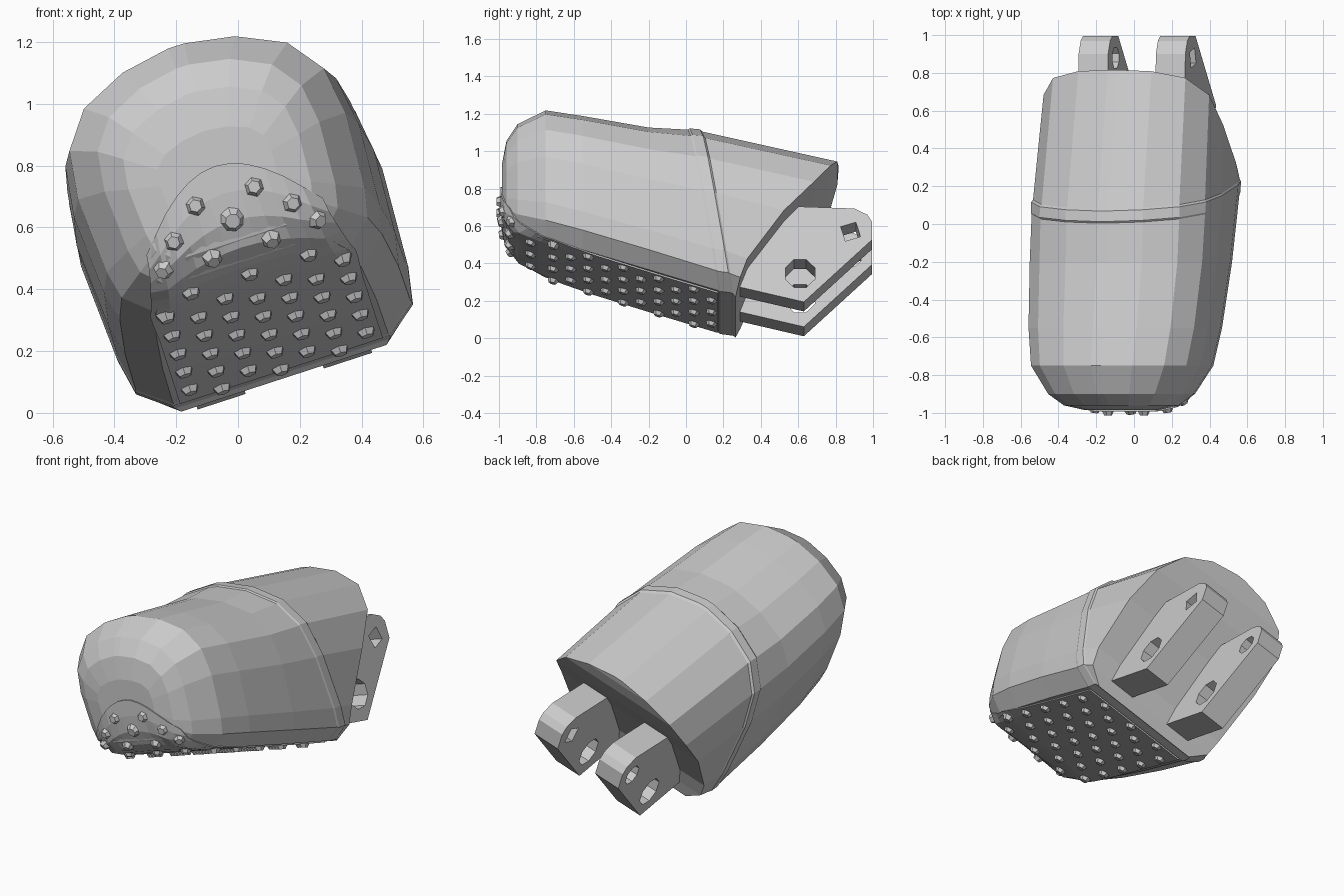
import bpy, bmesh, math
from mathutils import Matrix, Vector
from mathutils.bvhtree import BVHTree

if "Cube" in bpy.data.objects:
    bpy.data.objects.remove(bpy.data.objects["Cube"])

# Local frame: u = sideways, v = lengthwise, w = up; the whole part is rolled 18 degrees
PLACE = Matrix.Translation((0.167, 0, 0.055)) @ Matrix.Rotation(math.radians(-18), 4, 'Y')

grey = bpy.data.materials.new("light grey")
grey.diffuse_color = (0.6, 0.6, 0.6, 1)
grey.use_nodes = True
grey.node_tree.nodes["Principled BSDF"].inputs["Base Color"].default_value = grey.diffuse_color


def finish(bm, name):
    bmesh.ops.recalc_face_normals(bm, faces=bm.faces)
    for f in bm.faces:
        f.smooth = False
    bm.transform(PLACE)
    mesh = bpy.data.meshes.new(name)
    bm.to_mesh(mesh)
    bm.free()
    mesh.materials.append(grey)
    obj = bpy.data.objects.new(name, mesh)
    bpy.context.collection.objects.link(obj)
    return obj


def back_v(w):
    """Curved profile of the rear face."""
    pts = [(0.0, .26), (.06, .265), (.14, .29), (.32, .36), (.5, .52),
           (.64, .66), (.83, .80), (.92, .82)]
    for (w0, v0), (w1, v1) in zip(pts, pts[1:]):
        if w <= w1:
            return v0 + (v1 - v0) * (w - w0) / (w1 - w0)
    return pts[-1][1]


# Shell: half section (height fraction, width factor), lofted along the length
SECTION = [(0, .92), (.13, .965), (.48, 1), (.70, .95), (.86, .76), (.96, .42), (1, .06)]
# v at top, slant, edge height, top height, half width, chamfer drop
RINGS = [(-.985, 0, .66, .90, .19, .03), (-.96, 0, .58, 1.03, .29, .05),
         (-.90, 0, .53, 1.12, .365, .07), (-.75, 0, .47, 1.19, .455, .08),
         (-.55, 0, .405, 1.155, .485, .08), (-.20, 0, .29, 1.09, .505, .08),
         (.01, .17, .172, 1.082, .508, .08), (.02, .17, .166, 1.089, .512, .08),
         (.075, .17, .158, 1.084, .512, .08), (.085, .17, .155, 1.072, .504, .08),
         (None, 0, .14, .90, .485, .08)]
bm = bmesh.new()
loops = []
for v0, slant, e, top, hw, drop in RINGS:
    half = [(.72 * hw, e - drop)] + [(f * hw, e + h * (top - e)) for h, f in SECTION]
    ring = half + [(-u, w) for u, w in reversed(half)]
    loops.append([bm.verts.new((u, back_v(w) if v0 is None else v0 + slant * (1.05 - w), w))
                  for u, w in ring])
n = len(loops[0])
for a, b in zip(loops, loops[1:]):
    for i in range(n):
        j = (i + 1) % n
        bm.faces.new((a[i], a[j], b[j], b[i]))
for ring in (loops[0], loops[-1]):
    for i in range(n // 2 - 1):
        bm.faces.new((ring[i], ring[i + 1], ring[n - 2 - i], ring[n - 1 - i]))
bmesh.ops.recalc_face_normals(bm, faces=bm.faces)
tree = BVHTree.FromBMesh(bm)
finish(bm, "finger_shell")

DOWN = Vector((0, -.31, -.95))


def hit(u, v, direction):
    """Point and outward normal on the shell, seen from inside."""
    d = direction.normalized()
    p, nrm, _, _ = tree.ray_cast(Vector((u, v, .7)), d)
    if p is None:
        p, nrm, _, _ = tree.find_nearest(Vector((u, v, .7)) + d * .4)
    return p, (nrm if nrm.dot(d) > 0 else -nrm)


# Grip pad: a raised skin over the underside and the lower front
bm = bmesh.new()
rows = []
COLS = [k / 6 for k in range(-6, 7)]
BOTTOM, FAN = 6, 7
for r in range(BOTTOM + FAN):
    inner, outer = [], []
    for c in COLS:
        if r < BOTTOM:
            u = c * .345
            p, nrm = hit(u, .37 - r * .184, DOWN)
        else:
            f = (r - BOTTOM) / (FAN - 1)
            u = c * (.345 - .05 * f)
            th = math.radians(20 + (82 - 32 * c * c) * f)
            p, nrm = hit(u, -.6, Vector((0, -math.sin(th), -math.cos(th))))
        inner.append(bm.verts.new(p - nrm * .01))
        outer.append(bm.verts.new(p + nrm * .008))
    rows.append((inner, outer))
for (i0, o0), (i1, o1) in zip(rows, rows[1:]):
    for k in range(len(COLS) - 1):
        bm.faces.new((o0[k], o0[k + 1], o1[k + 1], o1[k]))
    for k in (0, -1):
        bm.faces.new((i0[k], o0[k], o1[k], i1[k]))
for i, o in (rows[0], rows[-1]):
    for k in range(len(COLS) - 1):
        bm.faces.new((i[k], i[k + 1], o[k + 1], o[k]))
finish(bm, "grip_pad")

# Grip studs: small six-sided frustums in staggered rows
bm = bmesh.new()


def stud(u, v, direction, radius=.038, sides=6):
    p, nrm = hit(u, v, direction)
    m = Matrix.Translation(p + nrm * .012) @ nrm.to_track_quat('Z', 'Y').to_matrix().to_4x4()
    bmesh.ops.create_cone(bm, cap_ends=True, segments=sides, radius1=radius,
                          radius2=radius * .55, depth=.032, matrix=m)


for r in range(10):
    for u in ((-.3, -.1, .1, .3) if r % 2 else (-.2, 0, .2)):
        stud(u, .335 - r * .104, DOWN)
for u, w in ((.1, .68), (.2, .595), (.1, .49), (.26, .5), (.2, .42)):
    for s in (-1, 1):
        stud(s * u, -.6, Vector((0, -.23 if w < .45 else -.36, w - .7)))
stud(0, -.6, Vector((0, -.23, -.28)))
stud(0, -.6, Vector((0, -.38, -.1)), .045, 8)
finish(bm, "grip_studs")


# Rear lugs: drilled plates
def lug(name, u, small_sides):
    curve = bpy.data.curves.new(name, 'CURVE')
    curve.dimensions = '2D'
    curve.fill_mode = 'BOTH'
    curve.extrude = .082

    def outline(pts):
        s = curve.splines.new('POLY')
        s.points.add(len(pts) - 1)
        for q, (x, y) in zip(s.points, pts):
            q.co = (x, y, 0, 1)
        s.use_cyclic_u = True

    def hole(x, y, radius, sides):
        outline([(x + radius * math.cos(math.tau * (k + .5) / sides + .3 * (sides == 4)),
                  y + radius * math.sin(math.tau * (k + .5) / sides + .3 * (sides == 4)))
                 for k in range(sides)])

    outline([(.22, .15), (.63, .05), (.995, .40), (.995, .50), (.97, .54), (.90, .575), (.5, .59)])
    hole(.61, .21, .085, 8)
    hole(.88, .445, .06, small_sides)
    temp = bpy.data.objects.new(name + "_outline", curve)
    bpy.context.collection.objects.link(temp)
    deps = bpy.context.evaluated_depsgraph_get()
    mesh = bpy.data.meshes.new_from_object(temp.evaluated_get(deps))
    bm = bmesh.new()
    bm.from_mesh(mesh)
    bpy.data.objects.remove(temp)
    bmesh.ops.remove_doubles(bm, verts=bm.verts, dist=.0005)
    # curve x, y, z become v, w, u
    bm.transform(Matrix(((0, 0, 1, u), (1, 0, 0, 0), (0, 1, 0, 0), (0, 0, 0, 1))))
    finish(bm, name)


lug("right_lug", .215, 4)
lug("left_lug", -.215, 8)
